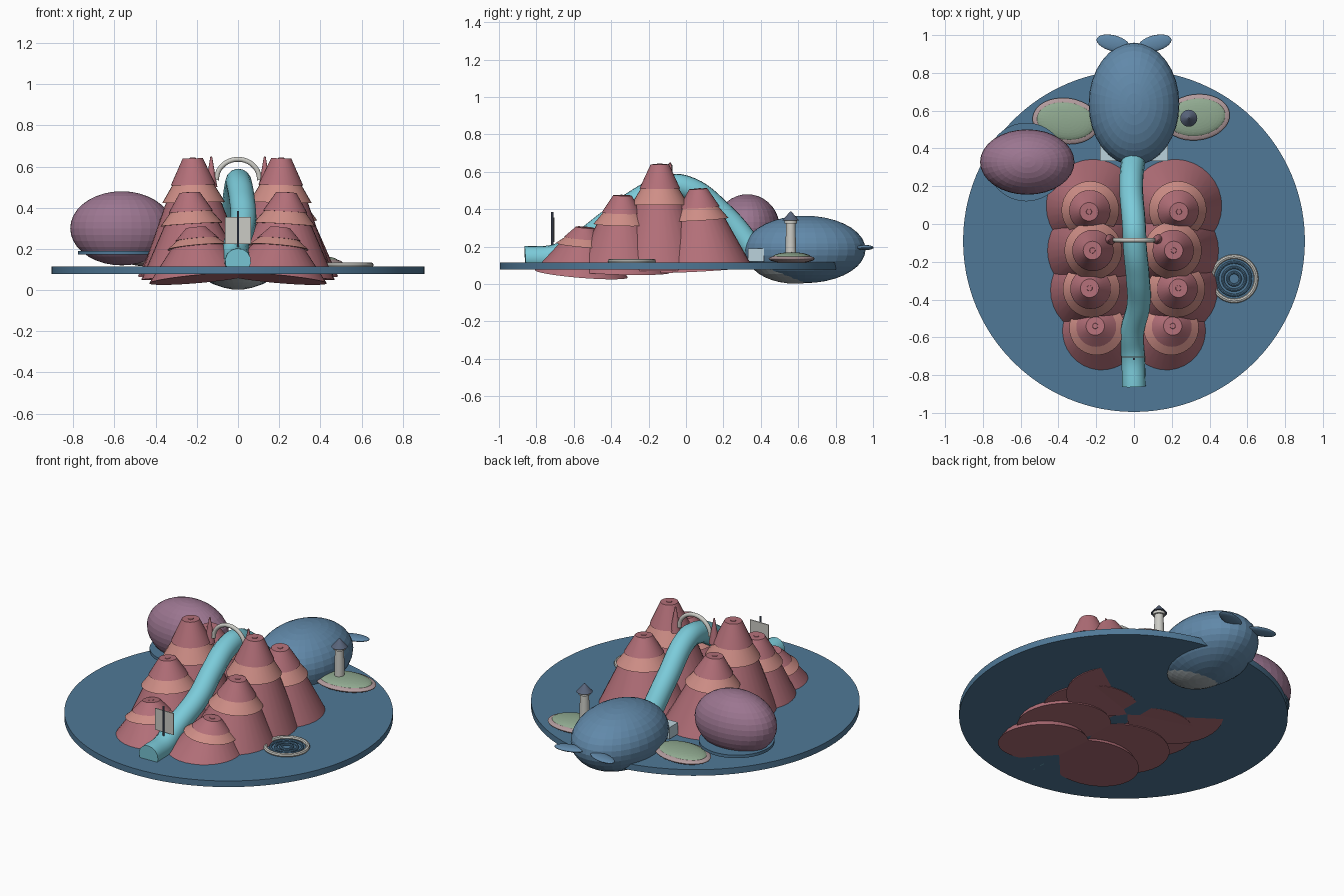
import bpy, math
from mathutils import Vector

if "Cube" in bpy.data.objects:
    bpy.data.objects.remove(bpy.data.objects["Cube"])


def mat(name, r, g, b):
    m = bpy.data.materials.new(name)
    m.diffuse_color = (r, g, b, 1)
    m.use_nodes = True
    m.node_tree.nodes["Principled BSDF"].inputs["Base Color"].default_value = m.diffuse_color
    return m


SEA = mat("sea", .08, .19, .31)
WHALE = mat("whale", .12, .25, .4)
GREY = mat("belly", .4, .45, .47)
ROCK = mat("rock", .45, .16, .19)
BAND = mat("band", .62, .27, .24)
RIVER = mat("river", .2, .6, .7)
PURPLE = mat("purple", .33, .18, .28)
GREEN = mat("green", .28, .4, .28)
PINK = mat("pink", .45, .33, .34)
STONE = mat("stone", .6, .6, .56)
SLATE = mat("slate", .1, .13, .2)
WOOD = mat("wood", .35, .16, .09)
FOAM = mat("foam", .5, .65, .72)


def finish(name, m, smooth=False, rot=(0, 0, 0), scale=(1, 1, 1)):
    o = bpy.context.object
    o.name = name
    o.rotation_euler = rot
    o.scale = scale
    o.data.materials.append(m)
    if smooth:
        bpy.ops.object.shade_smooth_by_angle(angle=math.radians(35))
    return o


def ball(name, c, r, m, rot=(0, 0, 0), smooth=False):
    bpy.ops.mesh.primitive_uv_sphere_add(segments=32, ring_count=18, radius=1, location=c)
    return finish(name, m, smooth, rot, r)


def frustum(name, c, z0, z1, r0, r1, m, n=32):
    bpy.ops.mesh.primitive_cone_add(vertices=n, radius1=r0, radius2=r1, depth=z1 - z0,
                                    location=(c[0], c[1], (z0 + z1) / 2))
    return finish(name, m, True)


def ring(name, c, R, r, m):
    bpy.ops.mesh.primitive_torus_add(location=c, major_radius=R, minor_radius=r,
                                     major_segments=40, minor_segments=8)
    return finish(name, m, True)


def box(name, c, s, m):
    bpy.ops.mesh.primitive_cube_add(size=1, location=c)
    return finish(name, m, scale=s)


def tube(name, pts, r, m):
    cu = bpy.data.curves.new(name, 'CURVE')
    cu.dimensions = '3D'
    cu.bevel_depth = r
    cu.bevel_resolution = 5
    cu.resolution_u = 8
    cu.use_fill_caps = True
    s = cu.splines.new('BEZIER')
    s.bezier_points.add(len(pts) - 1)
    for b, p in zip(s.bezier_points, pts):
        b.co = p
        b.handle_left_type = b.handle_right_type = 'AUTO'
    cu.materials.append(m)
    o = bpy.data.objects.new(name, cu)
    bpy.context.collection.objects.link(o)
    return o


# sea disc
frustum("sea_disc", (0, -.09), .078, .115, .905, .905, SEA, 96)


# mountains: foot, overhanging band and cap, tilted slightly outward
def mountain(name, side, x, y, dy, z0, top, R, tilt):
    h = top - z0
    t = .055
    rad = lambda f: R + (t - R) * f
    parts = [("foot", 0, .75, R, rad(.75), ROCK),
             ("band", .62, .80, rad(.62) + .018, rad(.80) - .005, BAND),
             ("cap", .77, 1, rad(.77) + .006, t - .006, ROCK),
             ("vent", .99, 1.006, .017, .014, ROCK)]
    for n, f0, f1, r0, r1, m in parts:
        o = frustum(f"{name}_{n}", (0, 0), f0 * h, f1 * h, r0, r1, m)
        o.rotation_euler = (math.atan2(dy, h), side * tilt, 0)
        base = Vector((side * (x - h * math.sin(tilt)), y + dy, z0))
        o.location = base + o.rotation_euler.to_matrix() @ o.location


for side, tag in ((-1, "left"), (1, "right")):
    xt = .22 if side < 0 else .21
    mountain(f"{tag}_back_mountain", side, .238, .065, .025, .078, .51, .265, .04)
    mountain(f"{tag}_tall_mountain", side, xt, -.14, 0, .075, .64, .265, .02)
    mountain(f"{tag}_mid_mountain", side, .235, -.34, -.01, .065, .475, .26, .06)
    mountain(f"{tag}_front_mountain", side, .205, -.54, -.02, .055, .305, .25, .09)

# river over the pass
tube("river", [(0, .37, .17), (-.015, .2, .37), (0, -.01, .52), (.005, -.12, .515), (.02, -.28, .435),
               (.025, -.42, .33), (-.01, -.58, .21), (-.005, -.7, .15), (0, -.86, .14)], .063, RIVER)

# gate arch on the pass with pointed posts
tube("gate_arch", [(.105 * math.cos(a), -.085, .535 + .1 * math.sin(a))
                   for a in [math.pi * i / 8 for i in range(9)]], .012, STONE)
for s in (-1, 1):
    frustum("gate_post", (s * .13, -.085), .5, .65, .03, .004, ROCK, 12)

# boat with mast and sail
ball("boat_hull", (0, -.735, .163), (.052, .085, .032), WOOD)
frustum("boat_mast", (0, -.715), .17, .385, .006, .006, SLATE, 8)
box("boat_sail", (0, -.705, .29), (.125, .006, .13), STONE)

# whale
ball("whale_body", (0, .635, .185), (.24, .325, .18), WHALE)
ball("whale_belly", (0, .585, .15), (.195, .255, .148), GREY)
for s in (-1, 1):
    ball("whale_fluke", (s * .11, .957, .195), (.09, .042, .014), WHALE, (0, 0, s * .25))
box("foam_block", (0, .375, .155), (.36, .085, .07), FOAM)

# purple balloon above a flat rim
ball("purple_body", (-.565, .328, .3), (.25, .173, .18), PURPLE)
frustum("purple_rim", (-.57, .328), .172, .19, .208, .208, SEA, 48)

# islands
for s, x, y, r in ((-1, -.36, .545, -.12), (1, .33, .565, .12)):
    ball("island_shore", (x, y, .135), (.178, .122, .024), PINK, (0, 0, r))
    ball("island_grass", (x, y, .145), (.155, .1, .025), GREEN, (0, 0, r))

# lighthouse
frustum("lighthouse_tower", (.29, .56), .15, .33, .029, .025, STONE, 20)
frustum("lighthouse_gallery", (.29, .56), .325, .34, .034, .034, STONE, 20)
frustum("lighthouse_roof", (.29, .56), .34, .388, .045, .003, SLATE, 20)

# whirlpool
ring("whirlpool_rim", (.53, -.29, .122), .117, .012, STONE)
for R in (.088, .06, .033):
    ring("whirlpool_ring", (.53, -.29, .119), R, .008, SEA)
